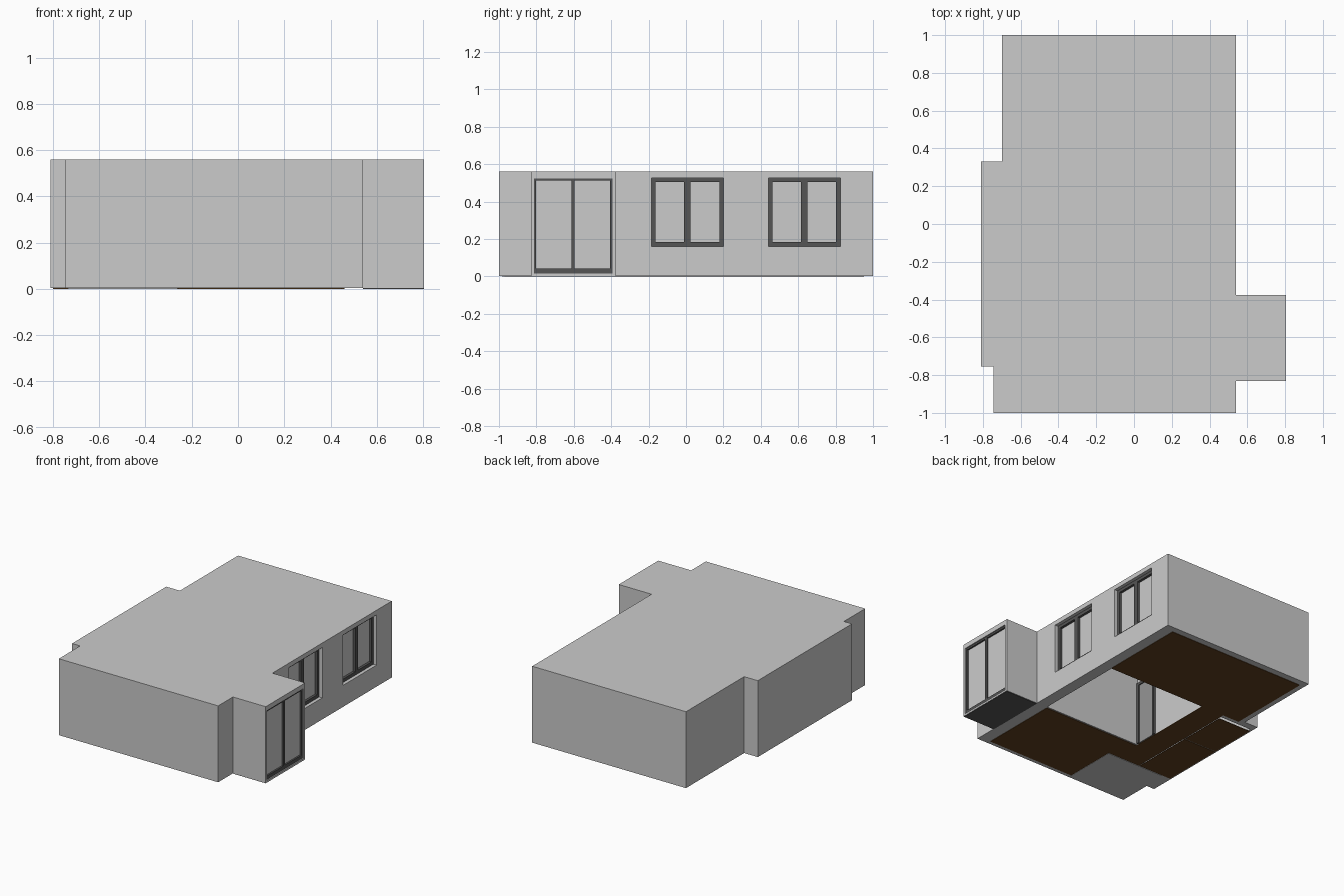
import bpy, bmesh

if "Cube" in bpy.data.objects:
    bpy.data.objects.remove(bpy.data.objects["Cube"])


def material(name, r, g, b):
    m = bpy.data.materials.new(name)
    m.diffuse_color = (r, g, b, 1)
    m.use_nodes = True
    m.node_tree.nodes["Principled BSDF"].inputs["Base Color"].default_value = m.diffuse_color
    return m


WALL = material("light_grey_wall", 0.6, 0.6, 0.6)
DARK = material("dark_grey", 0.09, 0.09, 0.09)
WOOD = material("brown_wood", 0.12, 0.053, 0.014)
MID = material("mid_grey", 0.3, 0.3, 0.3)

HEIGHT = 0.56
BASE = 0.003        # walls stand on the thin floor plates
CEILING = 0.54


def finish(name, bm, mat):
    bmesh.ops.recalc_face_normals(bm, faces=bm.faces)
    me = bpy.data.meshes.new(name)
    bm.to_mesh(me)
    bm.free()
    ob = bpy.data.objects.new(name, me)
    bpy.context.collection.objects.link(ob)
    me.materials.append(mat)
    return ob


def boxes(name, spans, mat):
    """One object made of boxes given as (x0, x1, y0, y1, z0, z1)."""
    bm = bmesh.new()
    for x0, x1, y0, y1, z0, z1 in spans:
        verts = bmesh.ops.create_cube(bm, size=1)["verts"]
        for v in verts:
            v.co.x = x0 if v.co.x < 0 else x1
            v.co.y = y0 if v.co.y < 0 else y1
            v.co.z = z0 if v.co.z < 0 else z1
    return finish(name, bm, mat)


def cut(target, cutter):
    mod = target.modifiers.new(cutter.name, 'BOOLEAN')
    mod.operation = 'DIFFERENCE'
    mod.solver = 'EXACT'
    mod.object = cutter
    cutter.hide_render = True
    cutter.hide_viewport = True
    cutter.display_type = 'WIRE'


# Apartment shell: outline extruded to full height
outline = [(-0.70, 1), (0.54, 1), (0.54, -0.375), (0.805, -0.375),
           (0.805, -0.83), (0.54, -0.83), (0.54, -1), (-0.745, -1),
           (-0.745, -0.755), (-0.81, -0.755), (-0.81, 0.33), (-0.70, 0.33)]
bm = bmesh.new()
face = bm.faces.new([bm.verts.new((x, y, BASE)) for x, y in outline])
top = bmesh.ops.extrude_face_region(bm, geom=[face])["geom"]
bmesh.ops.translate(bm, vec=(0, 0, HEIGHT - BASE),
                    verts=[g for g in top if isinstance(g, bmesh.types.BMVert)])
shell = finish("apartment_shell", bm, WALL)

# Rooms hollowed out of the shell, leaving the partition walls
rooms = [(-0.66, 0.46, 0.33, 0.95), (-0.34, 0.455, -0.37, 0.31),
         (-0.24, 0.45, -0.97, -0.39), (-0.52, -0.36, -0.56, 0.28),
         (-0.79, -0.53, -0.095, 0.28), (-0.79, -0.53, -0.56, -0.105),
         (-0.71, -0.26, -0.97, -0.58), (0.56, 0.79, -0.815, -0.39)]
cut(shell, boxes("room_cutter", [r + (-0.1, CEILING) for r in rooms], WALL))

# Window and balcony door openings
windows = {"middle_window": (-0.185, 0.20), "back_window": (0.44, 0.825)}
WZ0, WZ1 = 0.16, 0.527
DOOR = (-0.814, -0.394, 0.017, 0.525)
openings = [(0.44, 0.6, y0, y1, WZ0, WZ1) for y0, y1 in windows.values()]
openings.append((0.77, 0.9) + DOOR)
cut(shell, boxes("opening_cutter", openings, WALL))


def glazing(name, x, depth, y0, y1, z0, z1, edge, bottom, mullion):
    """Two-light frame with a flat pane behind it."""
    mid = (y0 + y1) / 2
    h = mullion / 2
    a, b = x - depth, x
    boxes(name + "_frame", [
        (a, b, y0, y0 + edge, z0, z1), (a, b, y1 - edge, y1, z0, z1),
        (a, b, mid - h, mid + h, z0 + bottom, z1 - edge),
        (a, b, y0 + edge, y1 - edge, z0, z0 + bottom),
        (a, b, y0 + edge, y1 - edge, z1 - edge, z1)], DARK)
    c = x - depth * 0.6
    boxes(name + "_panes", [
        (c - 0.003, c, y0 + edge, mid - h, z0 + bottom, z1 - edge),
        (c - 0.003, c, mid + h, y1 - edge, z0 + bottom, z1 - edge)], WALL)


for name, (y0, y1) in windows.items():
    glazing(name, 0.515, 0.03, y0, y1, WZ0, WZ1, 0.022, 0.025, 0.034)
glazing("balcony_door", 0.797, 0.02, *DOOR, 0.012, 0.026, 0.016)

# Wood floors; the living room is left open, gaps show the partitions
floors = [(-0.66, 0.46, 0.31, 0.953), (-0.26, 0.45, -0.97, -0.38),
          (-0.525, -0.34, -0.575, 0.31), (-0.34, -0.26, -0.575, -0.38),
          (-0.80, -0.533, -0.096, 0.26), (-0.80, -0.533, -0.575, -0.104)]
boxes("wood_floor", [f + (0, BASE) for f in floors], WOOD)
boxes("bathroom_floor", [(-0.735, -0.262, -0.985, -0.58, 0, BASE)], WALL)
boxes("balcony_floor", [(0.54, 0.803, -0.828, -0.378, 0, BASE)], DARK)

# Door on the inner wall of the living room
boxes("inner_door_frame", [
    (-0.345, -0.325, -0.36, -0.34, BASE, 0.47),
    (-0.345, -0.325, -0.20, -0.18, BASE, 0.47),
    (-0.345, -0.325, -0.34, -0.20, 0.45, 0.47)], DARK)
boxes("inner_door_leaf", [(-0.345, -0.332, -0.34, -0.20, BASE, 0.45)], MID)
